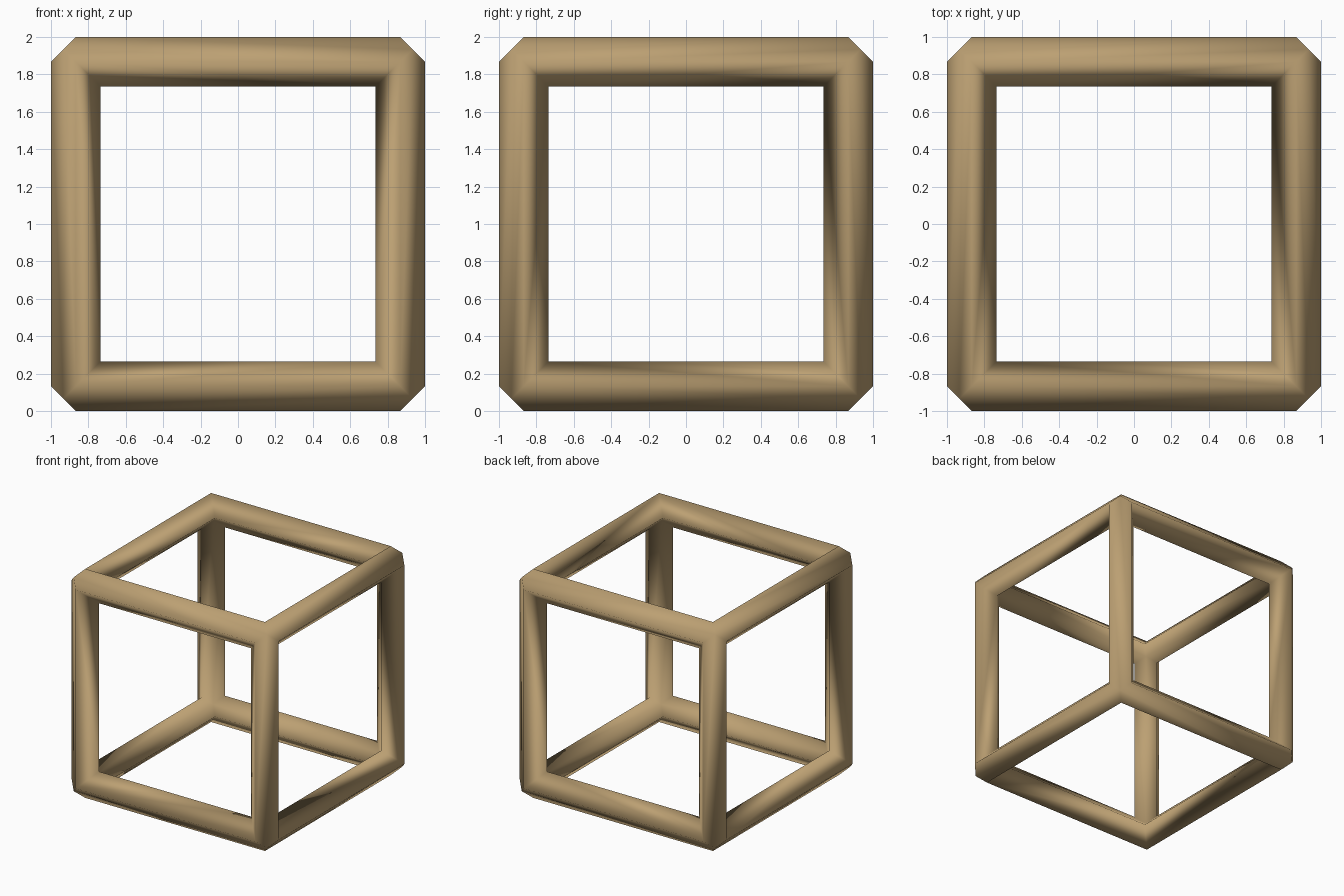
import bpy, bmesh
from itertools import product
from mathutils import Vector

if "Cube" in bpy.data.objects:
    bpy.data.objects.remove(bpy.data.objects["Cube"])

HALF = 1.0          # half of the overall size
R = 0.1325          # half diagonal of the square bars
MID = HALF - R      # bar centre line

bm = bmesh.new()


def corner_verts(s):
    """Mitred joint at one cube corner: outer/inner points plus two per face."""
    def add(x, y, z):
        return bm.verts.new(Vector((x * s[0], y * s[1], z * s[2] + 0)) + Vector((0, 0, HALF)))

    def pick(axis, a, b):
        return add(*[a if n == axis else b for n in range(3)])

    return {
        "out": add(*[MID + R / 2] * 3),
        "in": add(*[MID - R / 2] * 3),
        "A": [pick(n, HALF, MID) for n in range(3)],
        "B": [pick(n, MID, MID - R) for n in range(3)],
    }


corners = {s: corner_verts(s) for s in product((-1, 1), repeat=3)}


def section(c, i, j):
    """Closed loop of points around the end of a bar."""
    return [c["out"], c["A"][i], c["B"][i], c["in"], c["B"][j], c["A"][j]]


# Twelve diamond-section bars joining the corners
for k in range(3):
    i, j = (k + 1) % 3, (k + 2) % 3
    for s in corners:
        if s[k] < 0:
            t = tuple(1 if n == k else s[n] for n in range(3))
            a, b = section(corners[s], i, j), section(corners[t], i, j)
            for n in range(6):
                m = (n + 1) % 6
                bm.faces.new((a[n], a[m], b[m], b[n]))

bmesh.ops.recalc_face_normals(bm, faces=bm.faces)
for f in bm.faces:
    f.smooth = True

mesh = bpy.data.meshes.new("cube_frame")
bm.to_mesh(mesh)
bm.free()
frame = bpy.data.objects.new("cube_frame", mesh)
bpy.context.collection.objects.link(frame)

# Tan wood colour
mat = bpy.data.materials.new("tan")
mat.diffuse_color = (0.50, 0.35, 0.17, 1)
mat.use_nodes = True
mat.node_tree.nodes["Principled BSDF"].inputs["Base Color"].default_value = mat.diffuse_color
mesh.materials.append(mat)
